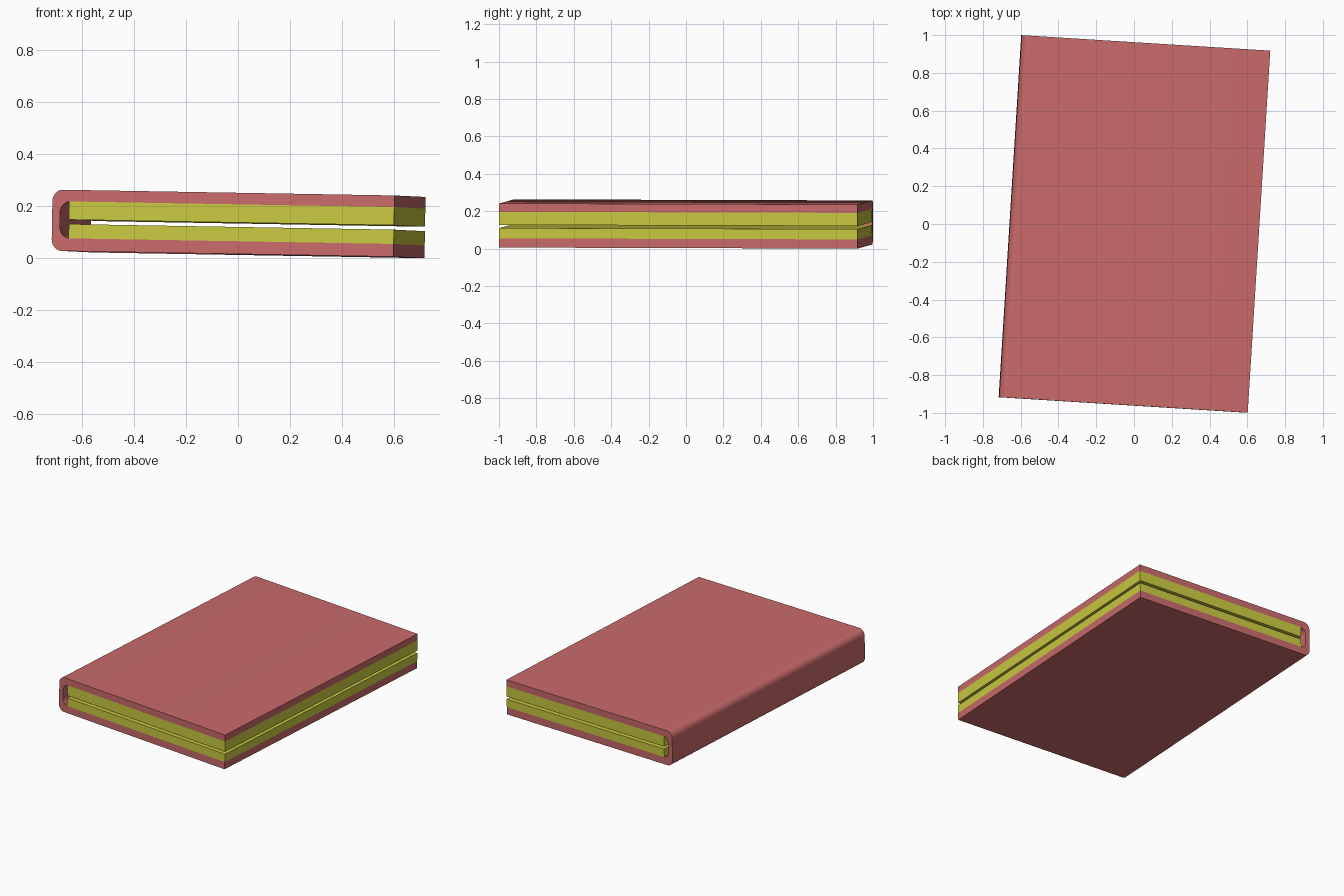
import bpy, bmesh, math

cube = bpy.data.objects.get("Cube")
if cube:
    bpy.data.objects.remove(cube, do_unlink=True)

HALF_W, HALF_D = 0.659, 0.96           # half width and half depth of the closed book
THICK = 0.2355                          # overall thickness
IN_LOW, IN_HIGH = 0.049, 0.191          # inner faces of the two boards
SPINE = 0.03                            # spine thickness
GAP_LOW, GAP_HIGH = 0.104, 0.121        # slit between the page blocks
TILT = (-0.003, 0.0172, math.radians(-3.57))


def material(name, rgb):
    m = bpy.data.materials.new(name)
    m.use_nodes = True
    m.diffuse_color = (*rgb, 1)
    m.node_tree.nodes["Principled BSDF"].inputs["Base Color"].default_value = (*rgb, 1)
    return m


def arc(cx, cz, rx, rz, start, end, steps=8):
    """Points on an elliptical arc, angles in degrees."""
    angles = [math.radians(start + (end - start) * i / steps) for i in range(steps + 1)]
    return [(cx + rx * math.cos(a), cz + rz * math.sin(a)) for a in angles]


def extrude_profile(name, points, mat, smooth=False):
    """Extrude an x-z profile along the full depth of the book."""
    bm = bmesh.new()
    face = bm.faces.new([bm.verts.new((x, -HALF_D, z)) for x, z in points])
    out = bmesh.ops.extrude_face_region(bm, geom=[face])
    for v in out["geom"]:
        if isinstance(v, bmesh.types.BMVert):
            v.co.y = HALF_D
    bmesh.ops.recalc_face_normals(bm, faces=bm.faces)
    mesh = bpy.data.meshes.new(name)
    bm.to_mesh(mesh)
    bm.free()
    mesh.materials.append(mat)
    obj = bpy.data.objects.new(name, mesh)
    bpy.context.collection.objects.link(obj)
    obj.rotation_euler = TILT
    obj.location.z = 0.0142
    if smooth:
        bpy.ops.object.select_all(action="DESELECT")
        obj.select_set(True)
        bpy.context.view_layer.objects.active = obj
        bpy.ops.object.shade_smooth_by_angle(angle=math.radians(30))
    return obj


red = material("cover red", (0.59, 0.145, 0.145))
yellow = material("page yellow", (0.59, 0.59, 0.053))

# Cover: boards and rounded spine in one C-shaped profile
RX, RZ = 0.04, 0.045
left = -HALF_W
inner = left + SPINE
outer_curve = (arc(left + RX, THICK - RZ, RX, RZ, 90, 180)
               + arc(left + RX, RZ, RX, RZ, 180, 270))
inner_curve = (arc(inner + RX, IN_LOW + RZ, RX, RZ, 270, 180)
               + arc(inner + RX, IN_HIGH - RZ, RX, RZ, 180, 90))
cover = ([(HALF_W, THICK)] + outer_curve + [(HALF_W, 0), (HALF_W, IN_LOW)]
         + inner_curve + [(HALF_W, IN_HIGH)])
extrude_profile("cover", cover, red, smooth=True)

# Two page blocks with a thin slit between them
page_left = left + 0.065
for name, low, high in (("lower_pages", IN_LOW, GAP_LOW), ("upper_pages", GAP_HIGH, IN_HIGH)):
    extrude_profile(name, [(page_left, low), (HALF_W, low),
                           (HALF_W, high), (page_left, high)], yellow)
